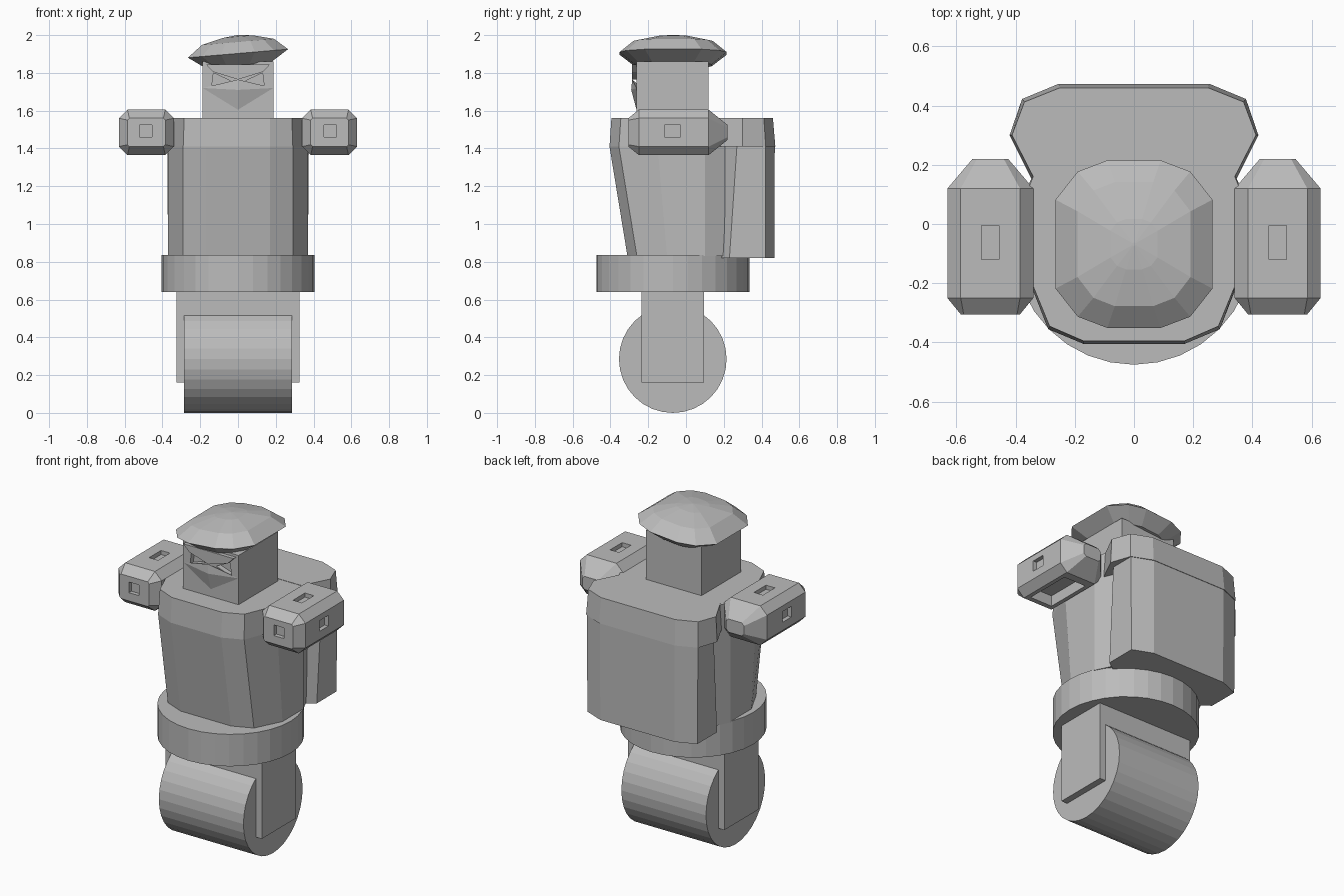
import bpy, bmesh, math
from mathutils import Matrix, Vector

cube = bpy.data.objects.get("Cube")
if cube:
    bpy.data.objects.remove(cube, do_unlink=True)

grey = bpy.data.materials.new("plain_grey")
grey.use_nodes = True
grey.diffuse_color = (0.5, 0.5, 0.5, 1)
grey.node_tree.nodes["Principled BSDF"].inputs["Base Color"].default_value = (0.5, 0.5, 0.5, 1)


def finish(bm, name):
    bmesh.ops.recalc_face_normals(bm, faces=bm.faces)
    mesh = bpy.data.meshes.new(name)
    bm.to_mesh(mesh)
    bm.free()
    mesh.materials.append(grey)
    ob = bpy.data.objects.new(name, mesh)
    bpy.context.collection.objects.link(ob)
    return ob


def loft(name, rings):
    """Skin a stack of equal closed rings and cap both ends."""
    bm = bmesh.new()
    loops = [[bm.verts.new(p) for p in r] for r in rings]
    n = len(loops[0])
    for a, b in zip(loops, loops[1:]):
        for i in range(n):
            j = (i + 1) % n
            bm.faces.new((a[i], a[j], b[j], b[i]))
    bm.faces.new(loops[0])
    bm.faces.new(loops[-1])
    return finish(bm, name)


def hull(name, points):
    bm = bmesh.new()
    for p in points:
        bm.verts.new(p)
    bmesh.ops.convex_hull(bm, input=bm.verts)
    return finish(bm, name)


def box(name, lo, hi):
    bm = bmesh.new()
    lo, hi = Vector(lo), Vector(hi)
    size = hi - lo
    bmesh.ops.create_cube(bm, size=1, matrix=Matrix.Translation((lo + hi) / 2) @ Matrix.Diagonal((*size, 1)))
    return finish(bm, name)


def cylinder(name, radius, depth, matrix):
    bm = bmesh.new()
    bmesh.ops.create_cone(bm, cap_ends=True, segments=32, radius1=radius, radius2=radius, depth=depth, matrix=matrix)
    return finish(bm, name)


def level(half, z):
    """Horizontal ring from a half outline, mirrored in x."""
    pts = half + [(-x, y) for x, y in reversed(half)]
    return [(x, y, z) for x, y in pts]


def cut(ob, cutters):
    bpy.context.view_layer.objects.active = ob
    for c in cutters:
        c.hide_render = True
        mod = ob.modifiers.new("recess", 'BOOLEAN')
        mod.operation = 'DIFFERENCE'
        mod.solver = 'EXACT'
        mod.object = c
        bpy.ops.object.modifier_apply(modifier=mod.name)
        bpy.data.objects.remove(c, do_unlink=True)


# Wheel, fork and waist disc
cylinder("wheel", 0.285, 0.57, Matrix.Translation((0, -0.07, 0.285)) @ Matrix.Rotation(math.pi / 2, 4, 'Y'))
box("wheel_fork", (-0.325, -0.235, 0.16), (0.325, 0.095, 0.65))
cylinder("waist_disc", 0.405, 0.195, Matrix.Translation((0, -0.07, 0.738)))

# Torso, leaning forward towards the shoulders
low = [(0.17, -0.31), (0.29, -0.26), (0.37, -0.1), (0.37, 0.1), (0.3, 0.24)]
mid = [(0.17, -0.405), (0.29, -0.355), (0.37, -0.15), (0.37, 0.1), (0.3, 0.26)]
top = [(0.17, -0.395), (0.285, -0.345), (0.365, -0.15), (0.365, 0.1), (0.3, 0.26)]
loft("torso", [level(low, 0.83), level(mid, 1.41), level(top, 1.56)])

# Backpack with its wider top band
pack_low = [(0.3, 0.18), (0.37, 0.23), (0.37, 0.42), (0.25, 0.468)]
pack_mid = [(0.3, 0.18), (0.375, 0.27), (0.375, 0.42), (0.25, 0.47)]
loft("backpack", [level(pack_low, 0.82), level(pack_mid, 1.42)])
band = [(0.34, 0.14), (0.42, 0.3), (0.378, 0.422), (0.255, 0.473)]
band_top = [(0.33, 0.14), (0.412, 0.3), (0.37, 0.412), (0.25, 0.46)]
loft("backpack_band", [level(band, 1.41), level(band_top, 1.562)])


# Arms: chamfered blocks with recessed windows
def arm_ring(y, hx, hz, c):
    quarter = [(hx, hz - c), (hx - c, hz)]
    half = quarter + [(-x, z) for x, z in reversed(quarter)]
    pts = half + [(-x, -z) for x, z in half]
    return [(0.485 + x, y, 1.485 + z) for x, z in pts]


for side, s in (("left", 1), ("right", -1)):
    arm = loft(side + "_arm", [arm_ring(-0.305, 0.1, 0.075, 0.01), arm_ring(-0.25, 0.145, 0.12, 0.045),
                               arm_ring(0.12, 0.145, 0.12, 0.045), arm_ring(0.22, 0.06, 0.04, 0.015)])
    cut(arm, [box("front_cutter", (0.455, -0.4, 1.46), (0.522, -0.28, 1.525)),
              box("side_cutter", (0.605, -0.115, 1.46), (0.7, -0.03, 1.525)),
              box("top_cutter", (0.455, -0.12, 1.58), (0.515, -0.005, 1.7)),
              box("under_cutter", (0.41, -0.22, 1.3), (0.56, 0.07, 1.43))])
    if s < 0:
        arm.data.transform(Matrix.Scale(-1, 4, (1, 0, 0)))
        arm.data.flip_normals()

# Head with sunken eyes, slanted brows and a pointed chin
head = box("head", (-0.187, -0.262, 1.55), (0.187, 0.118, 1.86))
for side, s in (("left", 1), ("right", -1)):
    eye = [(0.035, 1.755), (0.13, 1.8), (0.14, 1.72), (0.11, 1.735)]
    cut(head, [hull("eye_cutter", [(s * x, y, z) for x, z in eye for y in (-0.4, -0.23)])])
    brow = [(0, 1.765), (0.13, 1.805), (0.17, 1.845), (0, 1.845)]
    hull(side + "_brow", [(s * x, y, z) for x, z in brow for y in (-0.285, -0.24)])
    cheek = [(0, -0.285, 1.765), (0, -0.29, 1.71), (0, -0.262, 1.605), (s * 0.187, -0.262, 1.72),
             (s * 0.04, -0.262, 1.745), (0, -0.24, 1.7)]
    hull(side + "_cheek", cheek)

# Tilted cap
rim = [(0.09, 0.283), (0.19, 0.245), (0.265, 0.15), (0.265, -0.15), (0.19, -0.245), (0.09, -0.283)]


def cap_ring(sx, sy, z):
    return [(x * sx, y * sy - 0.068, h + 0.085 * x * sx) for x, y, h in level(rim, z)]


loft("cap", [cap_ring(0.65, 0.72, 1.84), cap_ring(1, 1, 1.903), cap_ring(0.72, 0.74, 1.964),
             cap_ring(0.3, 0.3, 1.992), cap_ring(0.02, 0.02, 2.0)])
